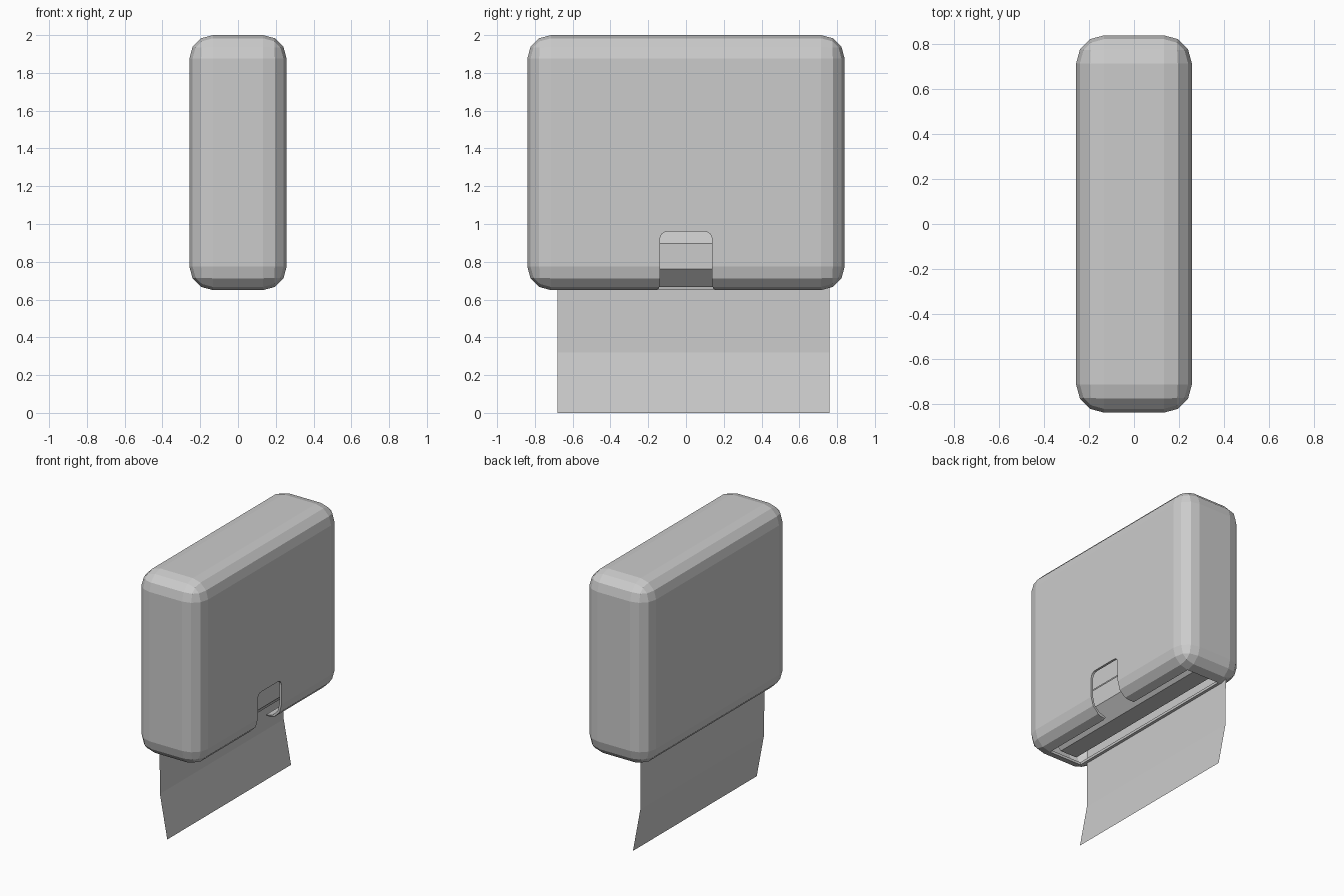
import bpy, bmesh, math
from mathutils import Matrix

if "Cube" in bpy.data.objects:
    bpy.data.objects.remove(bpy.data.objects["Cube"])


def add_object(name, bm):
    mesh = bpy.data.meshes.new(name)
    bm.to_mesh(mesh)
    bm.free()
    obj = bpy.data.objects.new(name, mesh)
    bpy.context.collection.objects.link(obj)
    return obj


# Housing: bevelled box, open underneath, with a thin wall
bm = bmesh.new()
bmesh.ops.create_cube(bm, size=1, matrix=Matrix.Translation((0, 0, 1.325))
                      @ Matrix.Diagonal((0.515, 1.68, 1.35, 1)))
bmesh.ops.bevel(bm, geom=bm.edges[:], offset=0.125, segments=3, profile=0.5,
                affect='EDGES', clamp_overlap=True)
bm.normal_update()
floor = [f for f in bm.faces if f.normal.z < -0.999]
bmesh.ops.delete(bm, geom=floor, context='FACES')
housing = add_object("housing", bm)
wall = housing.modifiers.new("wall", 'SOLIDIFY')
wall.thickness = 0.017
wall.offset = -1

# Notch cutter: rounded top corners, flared bottom
bm = bmesh.new()
half = [(0.16, 0.6), (0.16, 0.65), (0.145, 0.658), (0.138, 0.675)]
for i in range(5):
    a = math.radians(22.5 * i)
    half.append((0.098 + 0.04 * math.cos(a), 0.92 + 0.04 * math.sin(a)))
outline = half + [(-y, z) for y, z in reversed(half)]
face = bm.faces.new([bm.verts.new((0.05, y, z)) for y, z in outline])
ext = bmesh.ops.extrude_face_region(bm, geom=[face])
bmesh.ops.translate(bm, vec=(0.35, 0, 0),
                    verts=[v for v in ext["geom"] if isinstance(v, bmesh.types.BMVert)])
bmesh.ops.recalc_face_normals(bm, faces=bm.faces[:])
cutter = add_object("notch_cutter", bm)
cutter.hide_render = True
cutter.hide_viewport = True
notch = housing.modifiers.new("notch", 'BOOLEAN')
notch.operation = 'DIFFERENCE'
notch.solver = 'EXACT'
notch.object = cutter

# Paper roll: eight-sided cylinder along y
y0, y1 = -0.68, 0.76
apothem = 0.163
bm = bmesh.new()
radius = apothem / math.cos(math.pi / 8)
bmesh.ops.create_cone(bm, cap_ends=True, segments=8, radius1=radius, radius2=radius,
                      depth=y1 - y0,
                      matrix=Matrix.Translation((0, (y0 + y1) / 2, 0.83))
                      @ Matrix.Rotation(math.pi / 2, 4, 'X')
                      @ Matrix.Rotation(math.pi / 8, 4, 'Z'))
add_object("paper_roll", bm)

# Hanging paper sheet, leaving the back of the roll
bm = bmesh.new()
path = [(-apothem, 0.763), (-0.16, 0.32), (-0.1, 0.0)]
rows = [[bm.verts.new((x, y, z)) for y in (y0, y1)] for x, z in path]
for a, b in zip(rows, rows[1:]):
    bm.faces.new((a[0], b[0], b[1], a[1]))
add_object("paper_sheet", bm)
